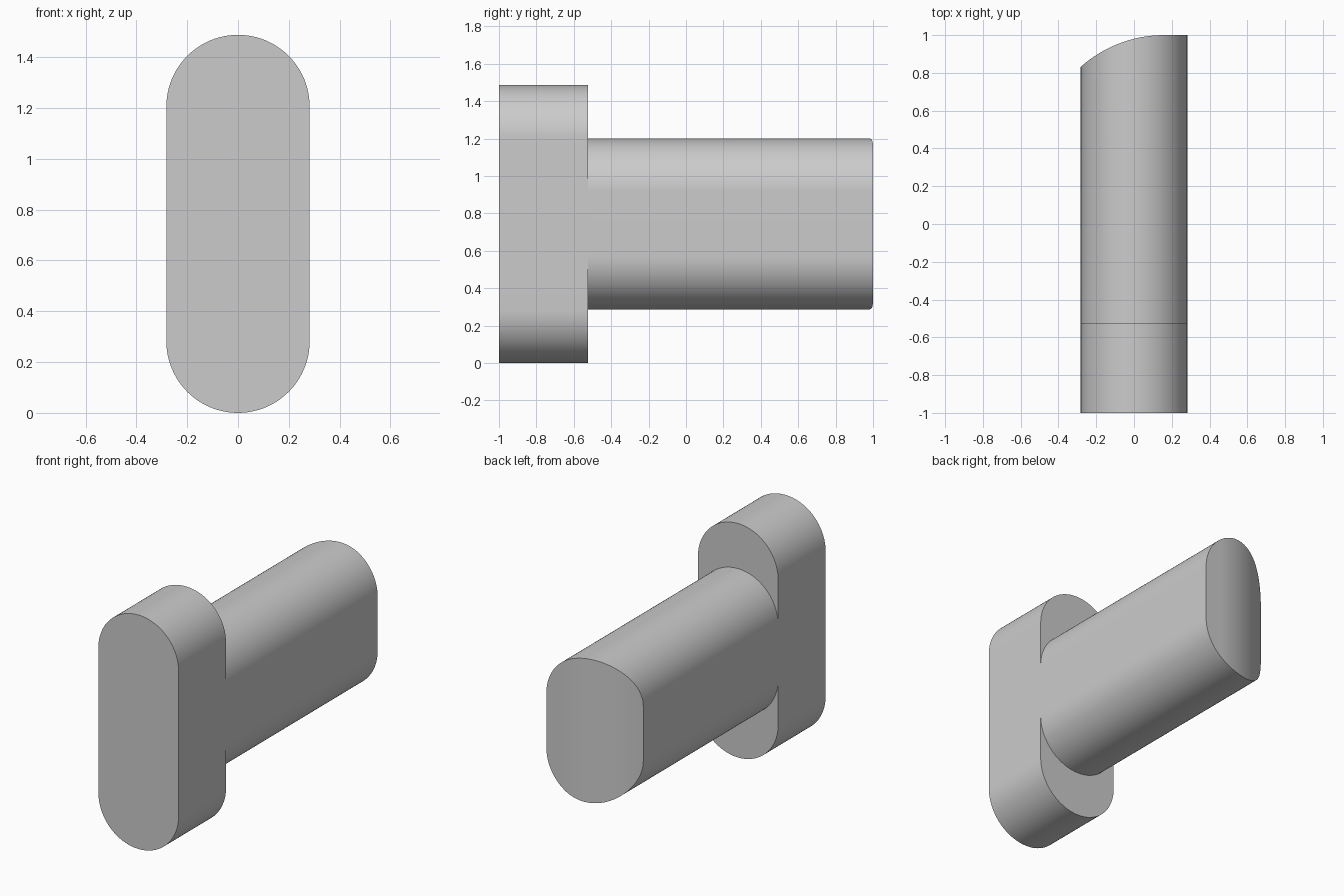
import bpy, bmesh
from math import sin, cos, pi, sqrt

cube = bpy.data.objects.get("Cube")
if cube:
    bpy.data.objects.remove(cube, do_unlink=True)

RADIUS = 0.282       # half width shared by both parts
MID_Z = 0.744
SEGMENTS = 48

grey = bpy.data.materials.new("plain_grey")
grey.use_nodes = True
colour = (0.6, 0.6, 0.6, 1)
grey.diffuse_color = colour
grey.node_tree.nodes["Principled BSDF"].inputs["Base Color"].default_value = colour


def slot_prism(name, half_height, front_y, back_y):
    """Upright slot-shaped bar along y; back_y(x) shapes its rear end."""
    bm = bmesh.new()
    straight = half_height - RADIUS
    columns = []
    for i in range(SEGMENTS + 1):
        a = pi * i / SEGMENTS
        x, rise = -RADIUS * cos(a), straight + RADIUS * sin(a)
        # corners in order: front low, front high, back high, back low
        columns.append([bm.verts.new((x, y, MID_Z + s * rise))
                        for y, s in ((front_y, -1), (front_y, 1),
                                     (back_y(x), 1), (back_y(x), -1))])
    for p, q in zip(columns, columns[1:]):
        for k in range(4):
            n = (k + 1) % 4
            bm.faces.new((p[k], p[n], q[n], q[k]))
    bm.faces.new(columns[0])
    bm.faces.new(columns[-1])
    bmesh.ops.recalc_face_normals(bm, faces=bm.faces)
    mesh = bpy.data.meshes.new(name)
    bm.to_mesh(mesh)
    bm.free()
    mesh.materials.append(grey)
    obj = bpy.data.objects.new(name, mesh)
    bpy.context.collection.objects.link(obj)
    bpy.ops.object.select_all(action='DESELECT')
    obj.select_set(True)
    bpy.context.view_layer.objects.active = obj
    bpy.ops.object.shade_smooth_by_angle(angle=pi / 6)
    return obj


def latch_end(x, flat_start=0.16, bend=0.665):
    """Flat tip that curves away towards -x."""
    d = max(0, flat_start - x)
    return 1 - bend + sqrt(bend * bend - d * d)


# Tall head plate and the latch bolt behind it
slot_prism("head_plate", 0.744, -1, lambda x: -0.523)
slot_prism("latch_bolt", 0.457, -0.523, latch_end)
